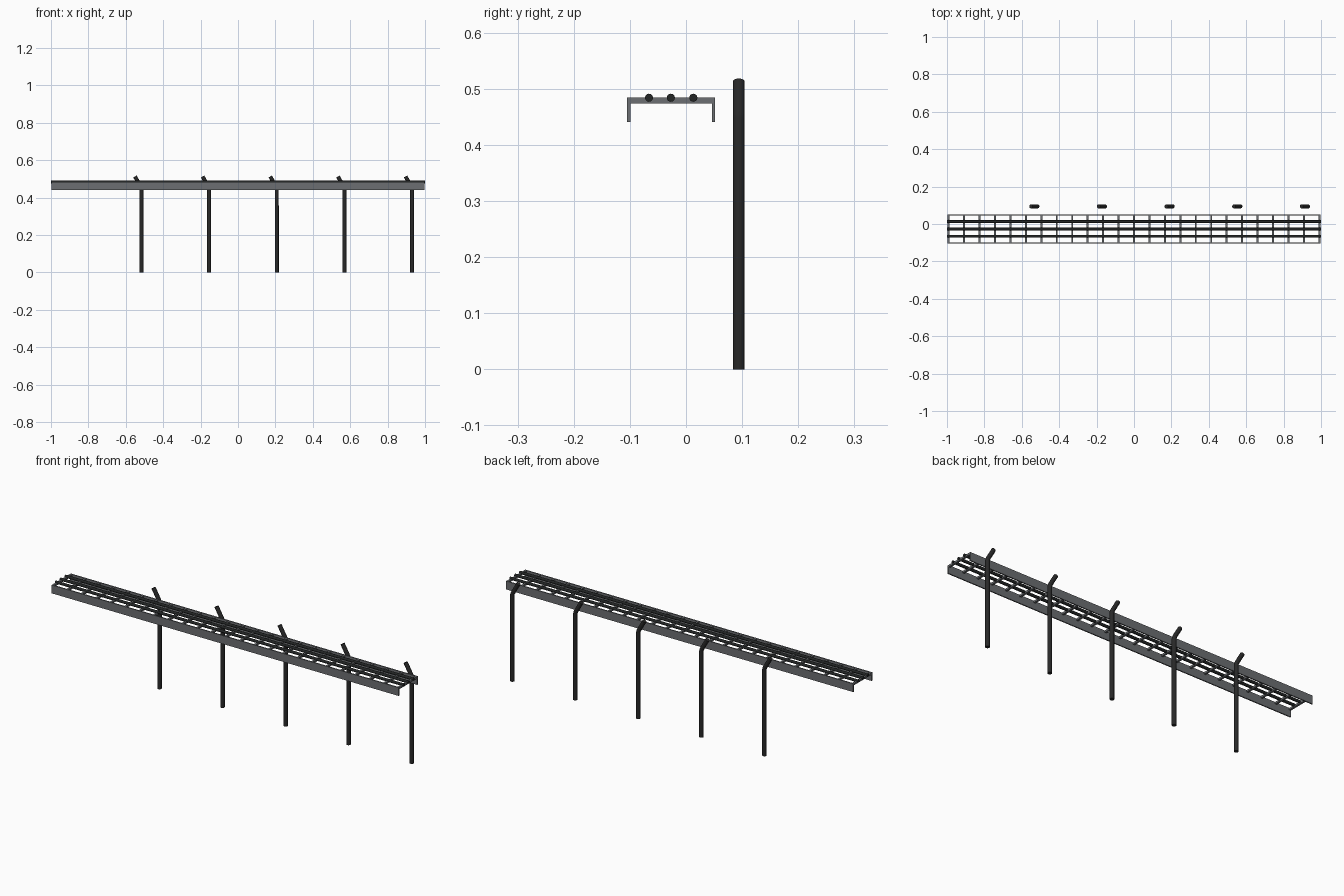
import bpy, bmesh, math
from mathutils import Vector

if "Cube" in bpy.data.objects:
    bpy.data.objects.remove(bpy.data.objects["Cube"])


def material(name, rgb):
    m = bpy.data.materials.new(name)
    m.diffuse_color = (*rgb, 1)
    m.use_nodes = True
    m.node_tree.nodes["Principled BSDF"].inputs["Base Color"].default_value = m.diffuse_color
    return m


STEEL = material("grey steel", (0.15, 0.158, 0.168))
DARK = material("dark post metal", (0.021, 0.021, 0.021))
CABLE = material("black cable", (0.016, 0.018, 0.018))


def finish(bm, name, mat, smooth=False):
    bmesh.ops.recalc_face_normals(bm, faces=bm.faces)
    me = bpy.data.meshes.new(name)
    bm.to_mesh(me)
    bm.free()
    me.materials.append(mat)
    ob = bpy.data.objects.new(name, me)
    bpy.context.collection.objects.link(ob)
    if smooth:
        bpy.ops.object.select_all(action='DESELECT')
        ob.select_set(True)
        bpy.context.view_layer.objects.active = ob
        bpy.ops.object.shade_smooth_by_angle(angle=math.radians(40))
    return ob


def box(name, lo, hi, mat):
    bm = bmesh.new()
    bmesh.ops.create_cube(bm, size=1)
    for v in bm.verts:
        v.co = [(a + b) / 2 + c * (b - a) for a, b, c in zip(lo, hi, v.co)]
    return finish(bm, name, mat)


def tube(name, path, radius, mat, sides=20):
    """Capped round tube along a path lying in the xz plane."""
    bm = bmesh.new()
    pts = [Vector(p) for p in path]
    across = Vector((0, 1, 0))
    rings = []
    for i, p in enumerate(pts):
        a = (p - pts[max(i - 1, 0)]).normalized()
        b = (pts[min(i + 1, len(pts) - 1)] - p).normalized()
        n = (a + b).normalized().cross(across)
        rings.append([bm.verts.new(p + radius * (math.cos(t) * n + math.sin(t) * across))
                      for t in (2 * math.pi * k / sides for k in range(sides))])
    for r, s in zip(rings, rings[1:]):
        for k in range(sides):
            j = (k + 1) % sides
            bm.faces.new((r[k], r[j], s[j], s[k]))
    bm.faces.new(rings[0])
    bm.faces.new(rings[-1])
    return finish(bm, name, mat, True)


# Tray side rails
Y0, Y1, T, TOP = -0.105, 0.052, 0.006, 0.484
HALF = 0.996
box("front_rail", (-HALF, Y0, 0.441), (HALF, Y0 + T, TOP), STEEL)
box("back_rail", (-HALF, Y1 - T, 0.441), (HALF, Y1, TOP), STEEL)

# Evenly spaced rungs between the rails
for i in range(25):
    x = -0.991 + i * 1.982 / 24
    box(f"rung_{i + 1}", (x - 0.005, Y0 + T, 0.474), (x + 0.005, Y1 - T, TOP), STEEL)

# Three cables lying along the tray
for i, y in enumerate((-0.066, -0.027, 0.013)):
    tube(f"cable_{i + 1}", [(-1, y, 0.484), (1, y, 0.484)], 0.0072, CABLE)

# Row of posts with leaning tops
for i in range(5):
    x, y = -0.516 + i * 0.3617, 0.094
    tube(f"post_{i + 1}", [(x, y, 0), (x, y, 0.446), (x - 0.001, y, 0.452),
                           (x - 0.004, y, 0.459), (x - 0.035, y, 0.513)], 0.0105, DARK)
